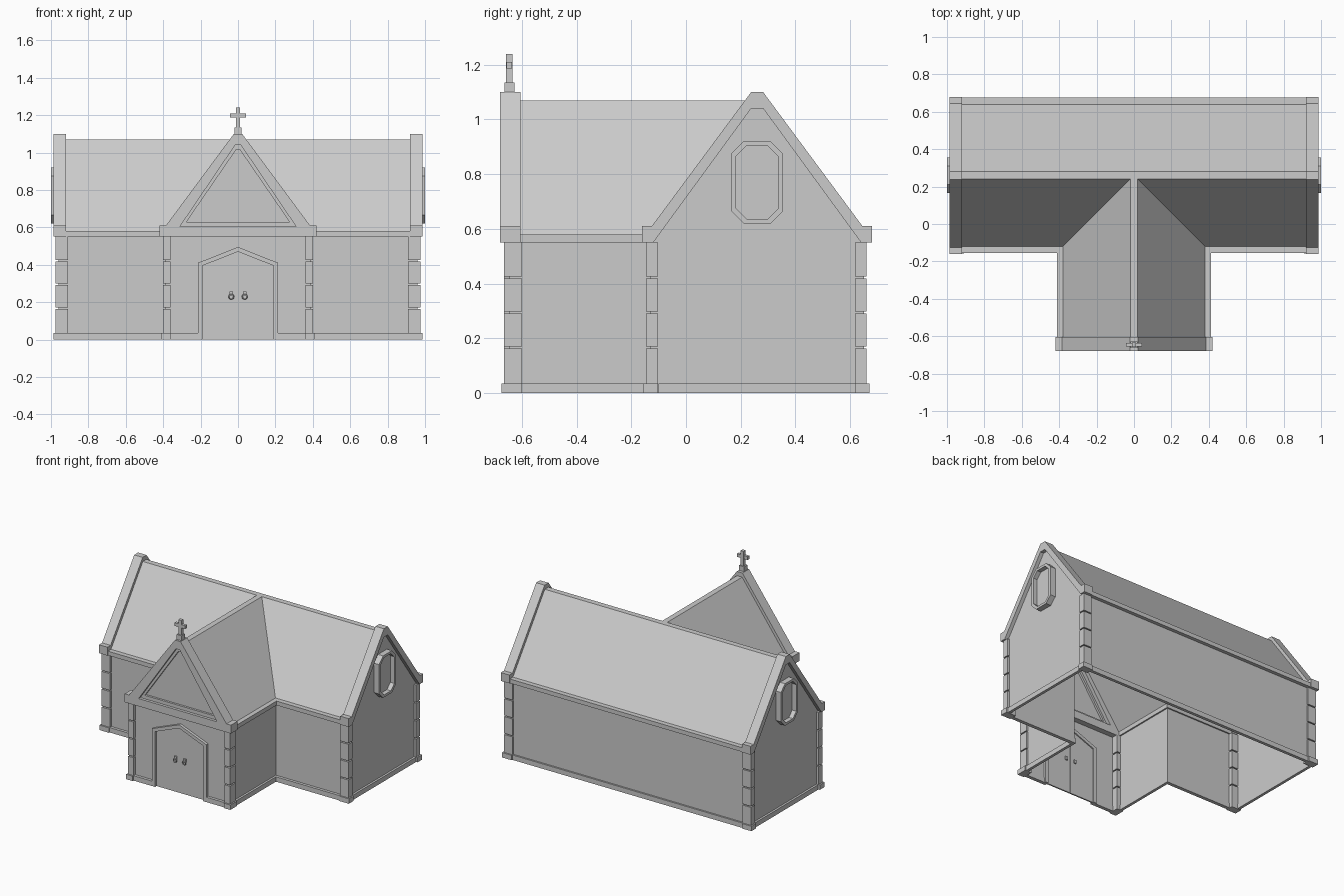
import bpy, bmesh
from mathutils import Vector

cube = bpy.data.objects.get("Cube")
if cube:
    bpy.data.objects.remove(cube, do_unlink=True)

stone = bpy.data.materials.new("pale_stone")
stone.use_nodes = True
GREY = (0.6, 0.6, 0.6, 1)
stone.diffuse_color = GREY
stone.node_tree.nodes["Principled BSDF"].inputs["Base Color"].default_value = GREY

SIDES = (("left", 1), ("right", -1))
MID = 0.26          # depth of the main ridge
WALL_TOP = 0.55


def finish(name, bm, sheet=False):
    bmesh.ops.remove_doubles(bm, verts=bm.verts, dist=0.0002)
    bmesh.ops.recalc_face_normals(bm, faces=bm.faces)
    mesh = bpy.data.meshes.new(name)
    bm.to_mesh(mesh)
    bm.free()
    mesh.materials.append(stone)
    obj = bpy.data.objects.new(name, mesh)
    bpy.context.collection.objects.link(obj)
    return obj


def sheets(name, polygons, up=None):
    """Open shell from flat polygons; 'up' is a direction its faces should look to."""
    bm = bmesh.new()
    for poly in polygons:
        bm.faces.new([bm.verts.new(p) for p in poly])
    bmesh.ops.remove_doubles(bm, verts=bm.verts, dist=0.0002)
    bmesh.ops.recalc_face_normals(bm, faces=bm.faces)
    obj = finish(name, bm)
    if up and sum(f.normal.dot(Vector(up)) * f.area for f in obj.data.polygons) < 0:
        obj.data.flip_normals()
    return obj


def box(name, x, y, z):
    bm = bmesh.new()
    bmesh.ops.create_cube(bm, size=1)
    for v in bm.verts:
        v.co = [min(r) + (c + 0.5) * abs(r[1] - r[0]) for c, r in zip(v.co, (x, y, z))]
    return finish(name, bm)


def along(axis, d):
    """Maps a profile point (u, height) to space at depth d on the axis."""
    return (lambda p: (d, MID + p[0], p[1])) if axis == "x" else (lambda p: (p[0], d, p[1]))


def prism(name, profile, axis, lo, hi):
    bm = bmesh.new()
    face = bm.faces.new([bm.verts.new(along(axis, lo)(p)) for p in profile])
    out = bmesh.ops.extrude_face_region(bm, geom=[face])
    shift = (hi - lo, 0, 0) if axis == "x" else (0, hi - lo, 0)
    bmesh.ops.translate(bm, vec=shift, verts=[v for v in out["geom"] if isinstance(v, bmesh.types.BMVert)])
    return finish(name, bm)


def frame(name, outer, inner, axis, lo, hi, closed=True):
    """Solid band between two outlines with equal point counts."""
    bm = bmesh.new()
    n = len(outer)
    for i in range(n if closed else n - 1):
        j = (i + 1) % n
        a, b = along(axis, lo), along(axis, hi)
        for f in ((a, a), (b, b)):
            m = f[0]
            bm.faces.new([bm.verts.new(m(p)) for p in (outer[i], outer[j], inner[j], inner[i])])
        for ring in (outer, inner):
            bm.faces.new([bm.verts.new(q) for q in (a(ring[i]), a(ring[j]), b(ring[j]), b(ring[i]))])
    if not closed:
        for i in (0, n - 1):
            bm.faces.new([bm.verts.new(q) for q in (a(outer[i]), a(inner[i]), b(inner[i]), b(outer[i]))])
    return finish(name, bm)


def mirrored(points):
    return points + [(-u, z) for u, z in reversed(points)]


# Door outlines: frame edge and opening
door_outer = [(-0.215, 0), (-0.215, 0.41), (0, 0.495), (0.215, 0.41), (0.215, 0)]
door_inner = [(-0.19, 0), (-0.19, 0.395), (0, 0.47), (0.19, 0.395), (0.19, 0)]

# Walls: an open-bottomed shell with the doorway cut out
FX, FY, BY, WX, WY = 0.96, -0.13, 0.65, 0.39, -0.645
plan = [(WX, WY), (WX, FY), (FX, FY), (FX, BY), (-FX, BY), (-FX, FY), (-WX, FY), (-WX, WY)]
walls = [[(*a, 0), (*b, 0), (*b, WALL_TOP), (*a, WALL_TOP)] for a, b in zip(plan, plan[1:])]
notch = [(-WX, 0)] + door_inner + [(WX, 0), (WX, WALL_TOP), (-WX, WALL_TOP)]
walls.append([(x, WY, z) for x, z in notch])
sheets("walls", walls)

# Roof: two crossing pitched roofs with flat ridges
E, R, EZ, RZ, GX = 0.38, 0.02, 0.58, 1.07, 0.95
front_e, front_r, back_r, back_e, wing_y = MID - E, MID - R, MID + R, MID + E, -0.62
roof = [[(-GX, back_r, RZ), (GX, back_r, RZ), (GX, back_e, EZ), (-GX, back_e, EZ)],
        [(-GX, front_r, RZ), (-R, front_r, RZ), (R, front_r, RZ), (GX, front_r, RZ),
         (GX, back_r, RZ), (-GX, back_r, RZ)],
        [(-R, wing_y, RZ), (R, wing_y, RZ), (R, front_r, RZ), (-R, front_r, RZ)]]
for _, s in SIDES:
    roof.append([(s * GX, front_e, EZ), (s * E, front_e, EZ), (s * R, front_r, RZ), (s * GX, front_r, RZ)])
    roof.append([(s * E, wing_y, EZ), (s * E, front_e, EZ), (s * R, front_r, RZ), (s * R, wing_y, RZ)])
sheets("roof", roof, up=(0, 0, 1))

# Raised gable copings with shoulder blocks
coping_outer = mirrored([(-0.42, WALL_TOP), (-0.42, 0.61), (-0.385, 0.61), (-0.022, 1.10)])
coping_inner = mirrored([(-0.38, WALL_TOP), (-0.38, WALL_TOP), (-0.38, WALL_TOP), (-0.022, 1.04)])
coping = coping_outer + [p for p in reversed(coping_inner[2:6])]
gable = mirrored([(-0.40, WALL_TOP), (-0.022, 1.055)])
front_panel = mirrored([(-0.31, 0.605), (-0.015, 1.04)])
front_inset = mirrored([(-0.275, 0.63), (-0.01, 1.015)])
band_outer = mirrored([(-0.42, WALL_TOP), (-0.42, 0.61), (-0.385, 0.61), (-0.022, 1.10)])
band_inner = mirrored([(-0.31, 0.605), (-0.31, 0.605), (-0.31, 0.605), (-0.015, 1.04)])


def octagon(w, low, high, c):
    return [(-w, low + c), (-w, high - c), (c - w, high), (w - c, high),
            (w, high - c), (w, low + c), (w - c, low), (c - w, low)]


for side, s in SIDES:
    prism(side + "_gable_coping", coping, "x", s * 0.92, s * 0.987)
    sheets(side + "_gable_wall", [[along("x", s * FX)(p) for p in gable]], up=(s, 0, 0))
    # Elongated octagonal window
    frame(side + "_window_frame", octagon(0.095, 0.62, 0.92, 0.045),
          octagon(0.077, 0.637, 0.903, 0.038), "x", s * 0.95, s * 1.0)
    prism(side + "_window_pane", octagon(0.08, 0.63, 0.91, 0.038), "x", s * 0.962, s * 0.968)

# Front gable with stepped triangular recess
frame("front_gable_coping", band_outer, band_inner, "y", -0.68, -0.605)
frame("front_gable_trim", front_panel, front_inset, "y", -0.66, -0.63)
sheets("front_gable_panel", [[along("y", -0.645)(p) for p in front_panel]], up=(0, -1, 0))

# Eaves, plinths and corner stones
Z_EAVE, Z_BASE = (WALL_TOP, EZ), (0, 0.035)
courses = [(0.035, 0.163), (0.171, 0.291), (0.299, 0.418), (0.426, WALL_TOP)]
box("back_eave", (-0.92, 0.92), (0.64, 0.675), Z_EAVE)
box("back_plinth", (-0.92, 0.92), (0.64, 0.662), Z_BASE)
for side, s in SIDES:
    box(side + "_front_eave", (s * 0.38, s * 0.92), (-0.155, -0.12), Z_EAVE)
    box(side + "_wing_eave", (s * 0.38, s * 0.413), (-0.605, -0.12), Z_EAVE)
    box(side + "_front_plinth", (s * 0.385, s * 0.91), (-0.15, -0.125), Z_BASE)
    box(side + "_wing_plinth", (s * 0.385, s * 0.405), (-0.6, -0.13), Z_BASE)
    box(side + "_porch_plinth", (s * 0.215, s * 0.36), (-0.665, -0.64), Z_BASE)
    box(side + "_gable_plinth", (s * 0.955, s * 0.975), (-0.1, 0.62), Z_BASE)
    corners = (("front", (0.91, 0.976), (-0.147, -0.103)),
               ("back", (0.91, 0.976), (0.617, 0.66)),
               ("porch", (0.36, 0.402), (-0.665, -0.6)))
    for place, (x0, x1), (y0, y1) in corners:
        for i, z in enumerate(courses, 1):
            box(f"{side}_{place}_corner_stone_{i}", (s * x0, s * x1), (y0, y1), z)
        pad = 0.01
        box(f"{side}_{place}_corner_base", (s * x0, s * (x1 + pad)),
            (y0 - (pad if y0 < 0 else 0), y1 + (pad if y0 > 0 else 0)), Z_BASE)

# Double door, its frame and ring handles
frame("door_frame", door_outer, door_inner, "y", -0.665, -0.63, closed=False)
for side, s in SIDES:
    leaf = [(s * 0.001, 0), (s * 0.19, 0), (s * 0.19, 0.395), (s * 0.001, 0.47)]
    prism(side + "_door_leaf", leaf, "y", -0.648, -0.638)
    box(side + "_handle_plate", (s * 0.027, s * 0.045), (-0.658, -0.63), (0.232, 0.256))
    bpy.ops.mesh.primitive_torus_add(location=(s * 0.036, -0.66, 0.229), rotation=(1.5708, 0, 0),
                                     major_radius=0.012, minor_radius=0.004,
                                     major_segments=10, minor_segments=5)
    ring = bpy.context.object
    ring.name = side + "_handle_ring"
    ring.data.materials.append(stone)

# Finial cross on the front gable
box("cross_foot", (-0.02, 0.02), (-0.664, -0.627), (1.10, 1.135))
box("cross_post", (-0.012, 0.012), (-0.657, -0.634), (1.135, 1.24))
box("cross_arms", (-0.042, 0.042), (-0.656, -0.635), (1.187, 1.21))
